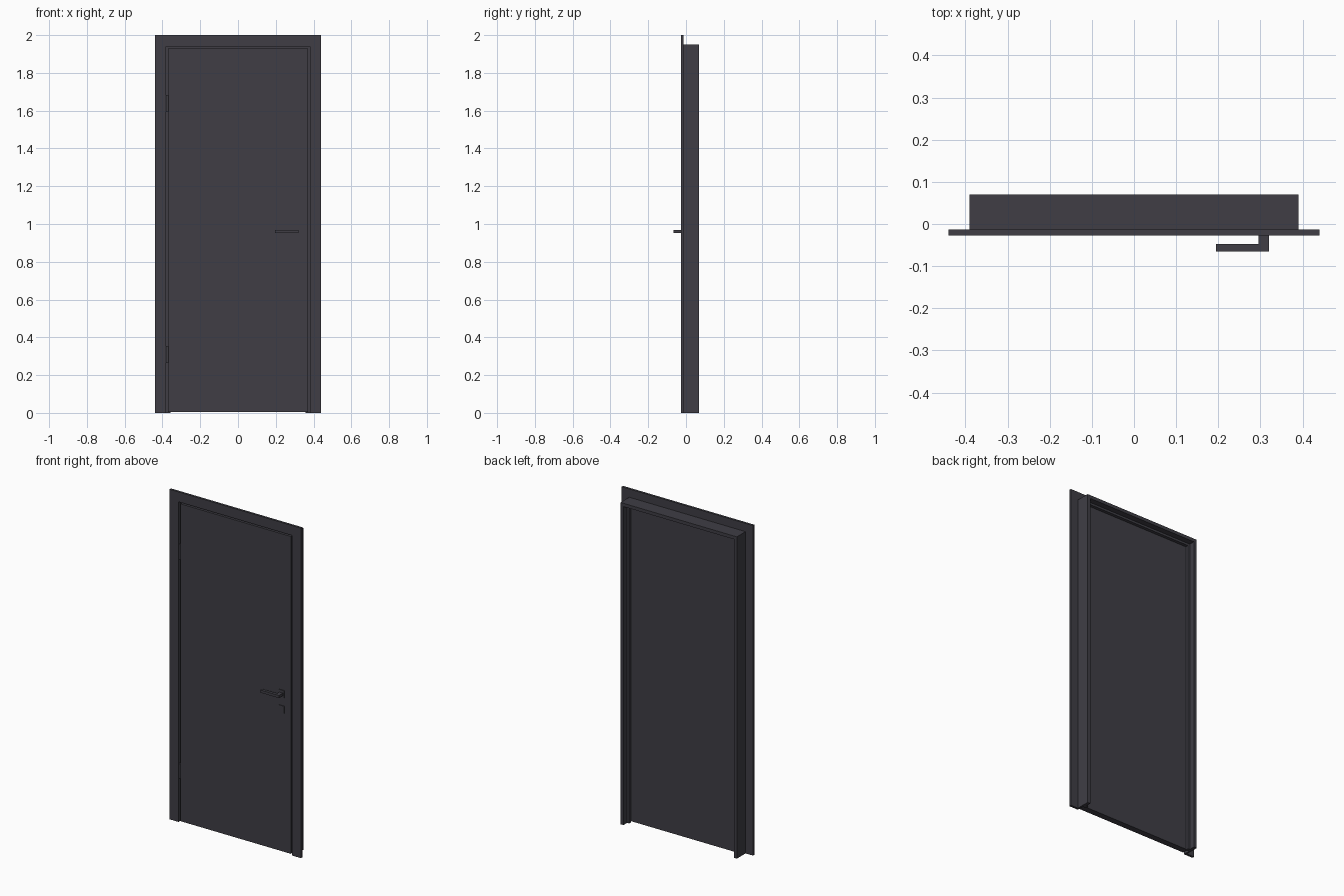
import bpy, bmesh
from mathutils import Vector

if "Cube" in bpy.data.objects:
    bpy.data.objects.remove(bpy.data.objects["Cube"])

mat = bpy.data.materials.new("dark_paint")
mat.diffuse_color = (0.05, 0.048, 0.06, 1)
mat.use_nodes = True
mat.node_tree.nodes["Principled BSDF"].inputs["Base Color"].default_value = mat.diffuse_color


def finish(bm, name):
    bmesh.ops.recalc_face_normals(bm, faces=bm.faces)
    me = bpy.data.meshes.new(name)
    bm.to_mesh(me)
    bm.free()
    me.materials.append(mat)
    ob = bpy.data.objects.new(name, me)
    bpy.context.collection.objects.link(ob)
    return ob


def arch(name, profile):
    """Sweep an (x, y) profile up one side, across the top and down, mitred."""
    bm = bmesh.new()
    rings = []
    for side, up in ((-1, 0), (-1, 1), (1, 1), (1, 0)):
        rings.append([bm.verts.new((side * x, y, up * (x + 1.56))) for x, y in profile])
    n = len(profile)
    for a, b in zip(rings, rings[1:]):
        for i in range(n):
            j = (i + 1) % n
            bm.faces.new((a[i], a[j], b[j], b[i]))
    bm.faces.new(rings[0])
    bm.faces.new(rings[-1])
    return finish(bm, name)


def box(name, lo, hi, round_y=0):
    """Box between two corners; round_y rounds the edges running along y."""
    bm = bmesh.new()
    bmesh.ops.create_cube(bm, size=1)
    lo, hi = Vector(lo), Vector(hi)
    for v in bm.verts:
        v.co = (lo + hi) / 2 + v.co * (hi - lo)
    if round_y:
        edges = [e for e in bm.edges
                 if abs(e.verts[0].co.y - e.verts[1].co.y) > 1e-5]
        bmesh.ops.bevel(bm, geom=edges, offset=round_y, segments=3,
                        profile=0.5, affect='EDGES')
    return finish(bm, name)


# Frame: flat front casing and jamb with a door stop
arch("casing", [(.44, -.027), (.44, -.013), (.38, -.013), (.38, -.027)])
arch("jamb", [(.39, -.013), (.39, .07), (.37, .07), (.37, .035),
              (.357, .035), (.357, .016), (.38, .016), (.38, -.013)])

# Door leaf
box("door_leaf", (-.37, -.023, .006), (.37, .015, 1.929))

# Hinges
for name, z in (("lower_hinge", .309), ("upper_hinge", 1.638)):
    bm = bmesh.new()
    bmesh.ops.create_cone(bm, cap_ends=True, segments=16,
                          radius1=.007, radius2=.007, depth=.09)
    bmesh.ops.translate(bm, verts=bm.verts, vec=(-.374, -.019, z))
    ob = finish(bm, name)
    for p in ob.data.polygons:
        p.use_smooth = len(p.vertices) == 4
    ob.data.set_sharp_from_angle(angle=.6)

# Handle and lock plates
for name, z in (("handle_plate", .96), ("lock_plate", .866)):
    box(name, (.283, -.027, z - .024), (.328, -.022, z + .024), .005)

# Lever handle: L-shaped bar
bm = bmesh.new()
outline = [(.32, -.026), (.32, -.065), (.195, -.065), (.195, -.047),
           (.296, -.047), (.296, -.026)]
face = bm.faces.new([bm.verts.new((x, y, .952)) for x, y in outline])
ext = bmesh.ops.extrude_face_region(bm, geom=[face])
bmesh.ops.translate(bm, vec=(0, 0, .016),
                    verts=[g for g in ext["geom"] if isinstance(g, bmesh.types.BMVert)])
finish(bm, "lever")
